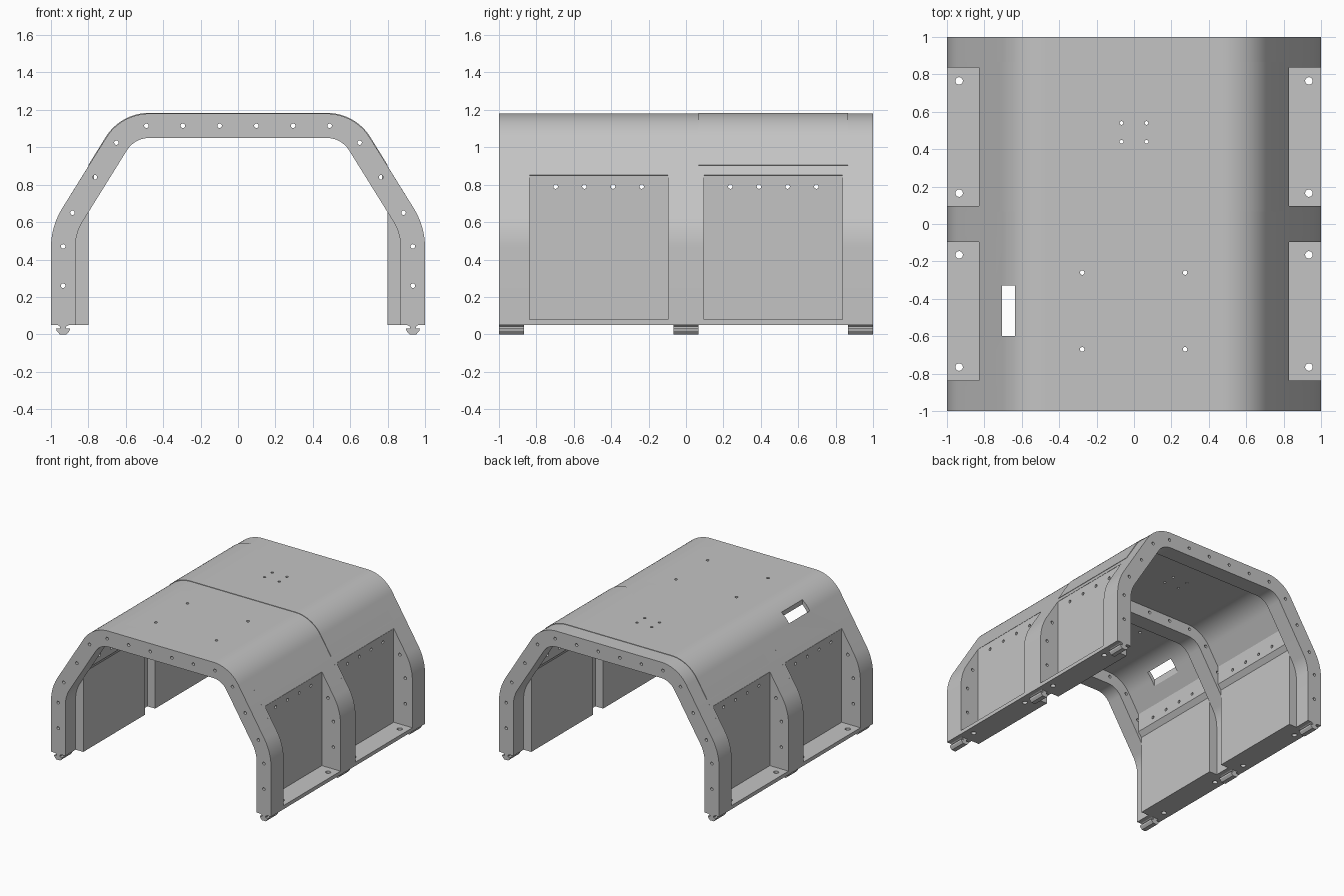
import bpy, bmesh, math
from mathutils import Vector, Matrix

cube = bpy.data.objects.get("Cube")
if cube:
    bpy.data.objects.remove(cube, do_unlink=True)

grey = bpy.data.materials.new("plain grey")
grey.use_nodes = True
grey.diffuse_color = (0.55, 0.55, 0.55, 1)
grey.node_tree.nodes["Principled BSDF"].inputs["Base Color"].default_value = grey.diffuse_color

SLOPE = math.radians(32)      # tilt of the sloped side's normal
BASE = 0.05                   # underside of the arches
RIB = 0.067                   # half thickness of the middle rib


def add_object(name, bm):
    bmesh.ops.recalc_face_normals(bm, faces=bm.faces)
    mesh = bpy.data.meshes.new(name)
    bm.to_mesh(mesh)
    bm.free()
    mesh.materials.append(grey)
    obj = bpy.data.objects.new(name, mesh)
    bpy.context.scene.collection.objects.link(obj)
    return obj


def extrude(name, profile, y0, y1):
    """Extrude an (x, z) outline along y."""
    bm = bmesh.new()
    face = bm.faces.new([bm.verts.new((x, y0, z)) for x, z in profile])
    geom = bmesh.ops.extrude_face_region(bm, geom=[face])["geom"]
    verts = [v for v in geom if isinstance(v, bmesh.types.BMVert)]
    bmesh.ops.translate(bm, verts=verts, vec=(0, y1 - y0, 0))
    return add_object(name, bm)


def box(name, x, y, z):
    return extrude(name, [(x[0], z[0]), (x[1], z[0]), (x[1], z[1]), (x[0], z[1])], *y)


def arc(cx, cz, r, a0, a1, n):
    return [(cx + r * math.cos(a0 + (a1 - a0) * i / n),
             cz + r * math.sin(a0 + (a1 - a0) * i / n)) for i in range(n + 1)]


def lower_bend(off):
    return arc(0.6, 0.463, 0.4 - off, 0, SLOPE, 10)


def upper_bend(off):
    return arc(0.475, 0.91, 0.27 - off, SLOPE, math.pi / 2, 16)


def mirrored(half):
    return half + [(-x, z) for x, z in reversed(half)]


def band(outer, inner):
    """Closed arch outline between two right-hand half paths."""
    return mirrored(outer) + mirrored(inner)[::-1]


def rods(points, axis, radius, length):
    """Cutter made of separate round rods."""
    bm = bmesh.new()
    turn = Vector((0, 0, 1)).rotation_difference(Vector(axis)).to_matrix().to_4x4()
    for p in points:
        bmesh.ops.create_cone(bm, cap_ends=True, segments=20, radius1=radius, radius2=radius,
                              depth=length, matrix=Matrix.Translation(p) @ turn)
    return add_object("hole_cutter", bm)


def cut(targets, cutter):
    """Subtract the cutter from every target, then remove it."""
    for obj in targets:
        mod = obj.modifiers.new("holes", 'BOOLEAN')
        mod.operation, mod.solver, mod.object = 'DIFFERENCE', 'EXACT', cutter
        bpy.context.view_layer.update()
        graph = bpy.context.evaluated_depsgraph_get()
        mesh = bpy.data.meshes.new_from_object(obj.evaluated_get(graph))
        obj.modifiers.clear()
        obj.data = mesh
    bpy.data.objects.remove(cutter, do_unlink=True)


parts = []

# Three arched ribs with rail feet
ribs = []
half_outer = [(1.0, BASE)] + lower_bend(0) + upper_bend(0)
half_inner = [(0.87, BASE)] + lower_bend(0.13) + upper_bend(0.13)
foot = [(0.03, BASE), (0.016, 0.042), (0.016, 0.03), (0.037, 0.03), (0.034, 0.018), (0.018, 0.0)]
for label, y in (("front", -1 + RIB), ("middle", 0), ("back", 1 - RIB)):
    ribs.append(extrude(label + "_rib", band(half_outer, half_inner), y - RIB, y + RIB))
    for side, sx in (("left", 0.935), ("right", -0.935)):
        outline = [(sx + x, z) for x, z in mirrored(foot)]
        parts.append(extrude(f"{label}_{side}_foot", outline, y - RIB, y + RIB))

# Roof skins with a chamfered inner flange along each lower edge
skins, walls, floors, backs = [], [], [], []
skin_outer = [(0.83, 0.851)] + upper_bend(0)
skin_inner = [(0.80, 0.845), (0.80, 0.70), (0.77, 0.74), (0.77, 0.89)] + upper_bend(0.03)
y_in, y_out = RIB, 1 - 2 * RIB
for label, s in (("front", -1), ("back", 1)):
    ya, yb = sorted((s * y_in, s * y_out))
    skins.append(extrude(label + "_skin", band(skin_outer, skin_inner), ya, yb))

    # Side pockets: two end walls, a back panel and a floor ledge
    for side, sx in (("left", 1), ("right", -1)):
        name = f"{label}_{side}_pocket"
        end = [(0.80, BASE), (1.0, BASE)] + lower_bend(0) + [(0.83, 0.851), (0.80, 0.845)]
        end = [(sx * x, z) for x, z in end]
        walls.append(extrude(name + "_front_wall", end, ya, ya + 0.03))
        walls.append(extrude(name + "_back_wall", end, yb - 0.03, yb))
        span = (ya + 0.03, yb - 0.03)
        backs.append(box(name + "_panel", (sx * 0.80, sx * 0.83), span, (BASE, 0.849)))
        floors.append(box(name + "_floor", (sx * 0.83, sx * 1.0), span, (BASE, 0.08)))

# Thin cover sheet lying on the back skin
sheet = extrude("back_cover_sheet",
                band([(0.80, 0.905)] + upper_bend(-0.004), [(0.794, 0.902)] + upper_bend(0.002)),
                y_in, y_out)
skins.append(sheet)

# Bolt holes through ribs and pocket end walls
bolts = [(0.935, 0.26), (0.935, 0.47), (0.885, 0.65), (0.765, 0.84),
         (0.65, 1.025), (0.49, 1.115), (0.295, 1.115), (0.098, 1.115)]
cut(ribs + walls, rods([(x, 0, z) for x, z in mirrored(bolts)], (0, 1, 0), 0.012, 3))

# Rivet holes through pocket panels and skin flanges
rivets = [(0, s * y, 0.79) for s in (-1, 1) for y in (0.237, 0.39, 0.543, 0.697)]
cut(backs + skins[:2], rods(rivets, (1, 0, 0), 0.012, 3))

# Mounting holes in the floor ledges
mounts = [(sx * 0.935, y, 0.06) for sx in (-1, 1) for y in (-0.765, -0.165, 0.165, 0.765)]
cut(floors, rods(mounts, (0, 0, 1), 0.02, 0.2))

# Roof holes and the sloped slot
small = [(x, y, 1.15) for x in (-0.067, 0.067) for y in (0.44, 0.54)]
large = [(x, y, 1.15) for x in (-0.277, 0.273) for y in (-0.26, -0.67)]
cut([skins[1], sheet], rods(small, (0, 0, 1), 0.010, 0.3))
cut([skins[0]], rods(large, (0, 0, 1), 0.012, 0.3))
cut([skins[0]], box("slot_cutter", (-0.705, -0.637), (-0.60, -0.33), (0.95, 1.3)))

# Smooth bends, sharp edges
parts += ribs + skins + walls + floors + backs
bpy.ops.object.select_all(action='DESELECT')
for obj in parts:
    obj.select_set(True)
bpy.context.view_layer.objects.active = parts[0]
bpy.ops.object.shade_smooth_by_angle(angle=math.radians(25))
